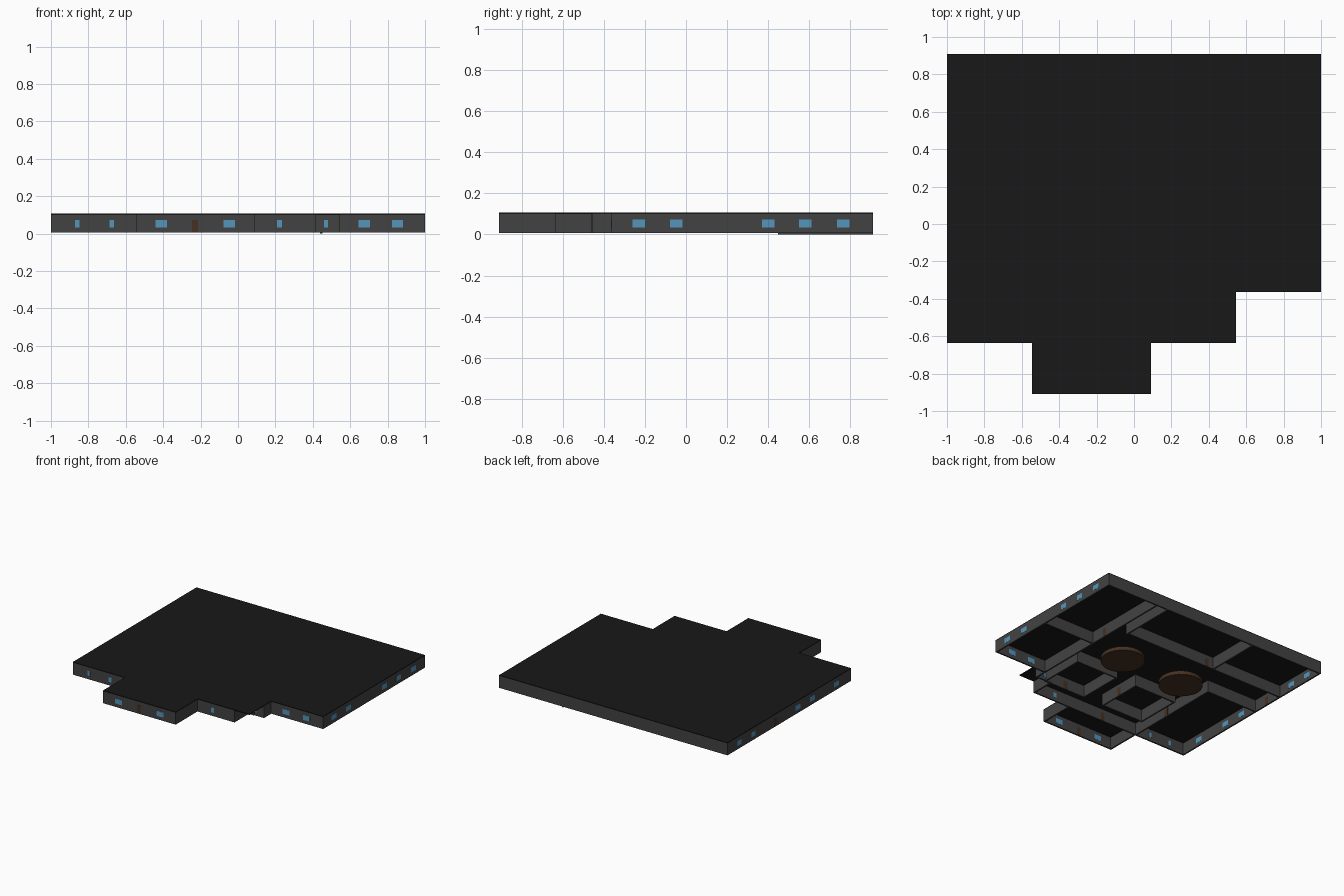
import bpy, bmesh, math

if "Cube" in bpy.data.objects:
    bpy.data.objects.remove(bpy.data.objects["Cube"])

U = 1 / 11            # planning grid module
T = 0.012             # wall thickness
Z0, Z1 = 0.006, 0.1   # wall bottom and top


def material(name, rgb):
    m = bpy.data.materials.new(name)
    m.diffuse_color = (*rgb, 1)
    m.use_nodes = True
    m.node_tree.nodes["Principled BSDF"].inputs["Base Color"].default_value = m.diffuse_color
    return m


ROOF = material("roof_black", (0.009, 0.009, 0.009))
WALL = material("wall_grey", (0.055, 0.055, 0.055))
GLASS = material("window_blue", (0.09, 0.3, 0.5))
WOOD = material("door_brown", (0.06, 0.03, 0.015))


def box(name, x0, x1, y0, y1, z0, z1, mat):
    bm = bmesh.new()
    bmesh.ops.create_cube(bm, size=1)
    for v in bm.verts:
        v.co = ((x0 + x1) / 2 + v.co.x * (x1 - x0),
                (y0 + y1) / 2 + v.co.y * (y1 - y0),
                (z0 + z1) / 2 + v.co.z * (z1 - z0))
    me = bpy.data.meshes.new(name)
    bm.to_mesh(me)
    bm.free()
    ob = bpy.data.objects.new(name, me)
    bpy.context.collection.objects.link(ob)
    me.materials.append(mat)
    return ob


def wall_x(name, x0, x1, y, z0=Z0):
    return box(name, x0 - T / 2, x1 + T / 2, y - T / 2, y + T / 2, z0, Z1, WALL)


def wall_y(name, x, y0, y1, z0=Z0):
    return box(name, x - T / 2, x + T / 2, y0 - T / 2, y1 + T / 2, z0, Z1, WALL)


def panel(name, x, y, width, along_x, z0, z1, mat):
    w, t = width / 2, T / 2 + 0.001
    a, b = (w, t) if along_x else (t, w)
    box(name, x - a, x + a, y - b, y + b, z0, z1, mat)


def window(x, y, along_x, width=0.06):
    panel("window", x, y, width, along_x, 0.033, 0.072, GLASS)


def door(x, y, along_x):
    panel("door", x, y, 0.034, along_x, 0.008, 0.072, WOOD)


# Roof slab following the stepped outline
outline = [(-11, -7), (-6, -7), (-6, -10), (1, -10), (1, -7), (6, -7),
           (6, -4), (11, -4), (11, 10), (-11, 10)]
bm = bmesh.new()
face = bm.faces.new([bm.verts.new((x * U, y * U, Z1)) for x, y in outline])
ext = bmesh.ops.extrude_face_region(bm, geom=[face])
for v in [g for g in ext["geom"] if isinstance(g, bmesh.types.BMVert)]:
    v.co.z += 0.006
bmesh.ops.recalc_face_normals(bm, faces=bm.faces)
me = bpy.data.meshes.new("roof")
bm.to_mesh(me)
bm.free()
me.materials.append(ROOF)
bpy.context.collection.objects.link(bpy.data.objects.new("roof", me))

# Outer walls, inset by half their thickness
e = T / 2
L, R, B = -1 + e, 1 - e, 10 * U - e
F, W, P = -7 * U + e, -4 * U + e, -10 * U + e
wall_x("back_wall", L, R, B)
wall_y("left_wall", L, F, B)
wall_y("right_wall", R, W, B)
wall_x("wing_front_wall", 6 * U, R, W)
wall_x("front_wall", L, 4.5 * U, F)
wall_y("recess_side_wall", 4.5 * U, F, -5 * U)
wall_x("recess_wall", 4.5 * U, 6 * U - e, -5 * U + e)
wall_x("entry_front_wall", -6 * U + e, U - e, P)
wall_y("entry_left_wall", -6 * U + e, P, F)
wall_y("entry_right_wall", U - e, P, F)

# Inner partitions
wall_y("right_wing_partition", 6 * U - e, -5 * U + e, B)
wall_x("right_room_divider", 6 * U, R, 2 * U)
wall_y("corridor_partition", 5 * U - 0.01, 5 * U, B, 0)
wall_x("back_room_partition", L, 5 * U - 0.01, 5 * U)
wall_y("back_room_divider", -4 * U, 5 * U, B)
wall_x("left_room_divider", L, -6 * U, 2 * U)
wall_y("left_room_partition", -6 * U, F, 2 * U)

# Two square core rooms
for x0 in (-5 * U, U):
    x1 = x0 + 4 * U
    for y in (-5 * U, -U):
        wall_x("core_room_wall", x0, x1, y)
    for x in (x0, x1):
        wall_y("core_room_side", x, -5 * U, -U)

# Windows
for x, y, w in ((-0.86, F, 0.025), (-0.675, F, 0.025), (0.222, F, 0.028),
                (-0.41, P, 0.06), (-0.047, P, 0.06), (0.45, -5 * U + e, 0.06),
                (0.675, W, 0.06), (0.853, W, 0.06)):
    window(x, y, True, w)
for y in (-0.23, -0.047, 0.4, 0.58, 0.765):
    window(R, y, False)
for y in (-0.45, -0.15, 0.03, 0.59, 0.765):
    window(L, y, False)

# Doors
for x, y, along in ((-0.23, P, True), (-0.23, F, True), (-0.3, 5 * U, True),
                    (L, 0.31, False), (6 * U - e, 0.32, False),
                    (-6 * U, -0.28, False), (-U, -0.27, False),
                    (0.27, -5 * U, True)):
    door(x, y, along)

# Round tables in the hall
for x in (2 * U, -4 * U):
    bpy.ops.mesh.primitive_cylinder_add(vertices=32, radius=0.16, depth=0.03,
                                        location=(x, U, 0.05))
    ob = bpy.context.object
    ob.name = "round_table"
    ob.data.materials.append(WOOD)
    bpy.ops.object.shade_smooth_by_angle(angle=math.radians(30))
